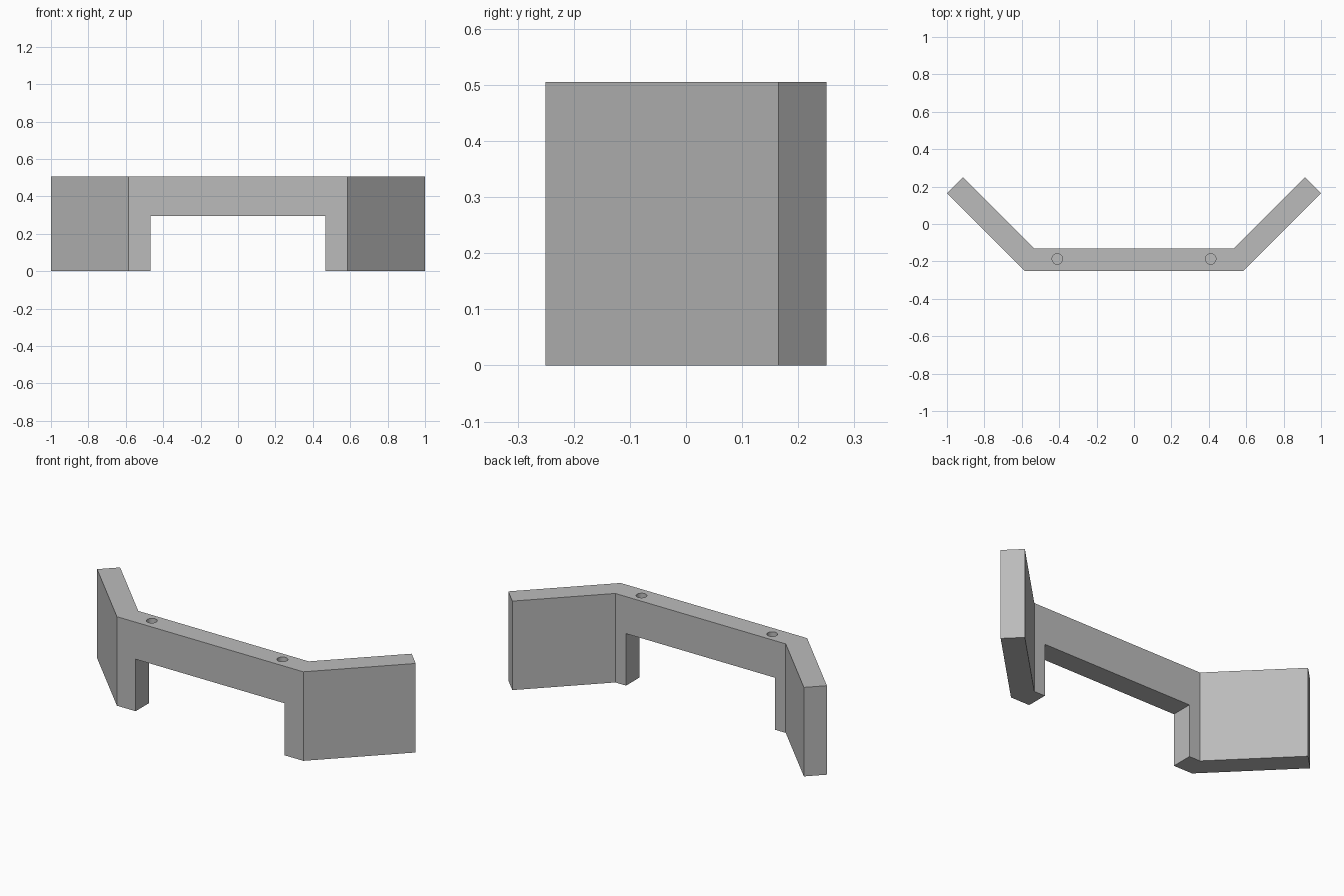
import bpy
import bmesh

old = bpy.data.objects.get("Cube")
if old:
    bpy.data.objects.remove(old, do_unlink=True)

HEIGHT = 0.505
HOLE_DEPTH = 0.12

grey = bpy.data.materials.new("plain grey")
grey.use_nodes = True
colour = (0.5, 0.5, 0.5, 1)
grey.diffuse_color = colour
grey.node_tree.nodes["Principled BSDF"].inputs["Base Color"].default_value = colour


def cut(target, cutter):
    """Subtract a hidden helper from the target."""
    cutter.hide_render = True
    cutter.hide_set(True)
    cutter.display_type = 'WIRE'
    cutter.data.materials.append(grey)
    mod = target.modifiers.new(cutter.name, 'BOOLEAN')
    mod.operation = 'DIFFERENCE'
    mod.solver = 'EXACT'
    mod.object = cutter
    bpy.context.view_layer.objects.active = target
    bpy.ops.object.modifier_apply(modifier=mod.name)
    bpy.data.objects.remove(cutter, do_unlink=True)


# Angled bracket: mirrored plan outline, extruded upwards
half = [(0.585, -0.25), (1.0, 0.165), (0.915, 0.25), (0.535, -0.13)]
outline = half + [(-x, y) for x, y in reversed(half)]
bm = bmesh.new()
base = bm.faces.new([bm.verts.new((x, y, 0)) for x, y in outline])
raised = bmesh.ops.extrude_face_region(bm, geom=[base])["geom"]
bmesh.ops.translate(bm, vec=(0, 0, HEIGHT),
                    verts=[v for v in raised if isinstance(v, bmesh.types.BMVert)])
bmesh.ops.recalc_face_normals(bm, faces=bm.faces)
mesh = bpy.data.meshes.new("angled_bracket")
bm.to_mesh(mesh)
bm.free()
mesh.materials.append(grey)
bracket = bpy.data.objects.new("angled_bracket", mesh)
bpy.context.collection.objects.link(bracket)

# Opening under the bridge
bpy.ops.mesh.primitive_cube_add(size=1, location=(0, -0.19, 0.095))
opening = bpy.context.object
opening.name = "opening_cutter"
opening.scale = (0.935, 0.4, 0.4)
bpy.context.view_layer.update()
cut(bracket, opening)

# Blind screw holes in the top
for side in (-1, 1):
    bpy.ops.mesh.primitive_cylinder_add(vertices=32, radius=0.028, depth=2 * HOLE_DEPTH,
                                        location=(side * 0.41, -0.187, HEIGHT))
    hole = bpy.context.object
    hole.name = "hole_cutter"
    cut(bracket, hole)

# Round the hole walls while keeping every edge crisp
bpy.ops.object.select_all(action='DESELECT')
bracket.select_set(True)
bpy.context.view_layer.objects.active = bracket
bpy.ops.object.shade_smooth_by_angle(angle=0.5)
